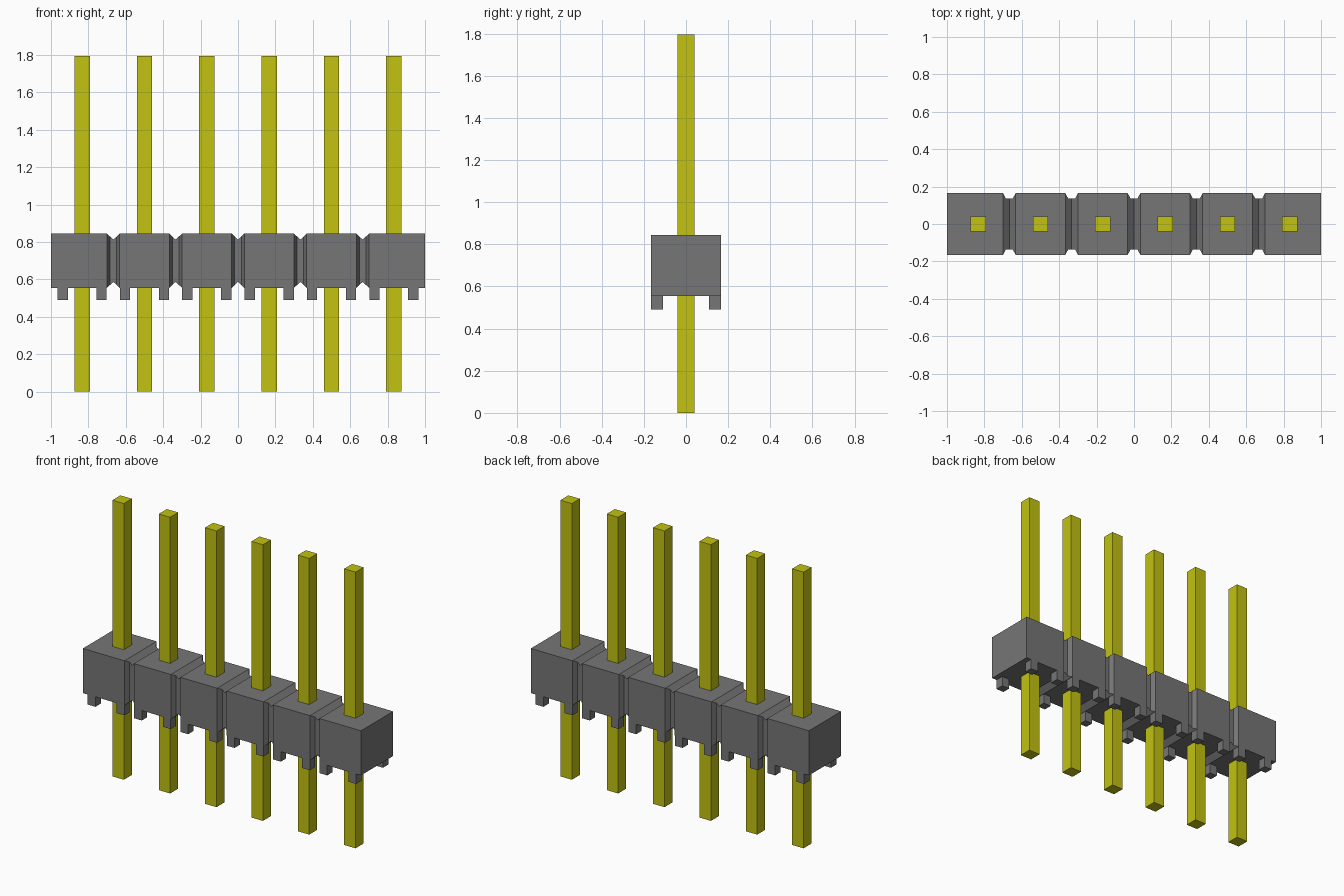
import bpy, bmesh
from mathutils import Vector

if "Cube" in bpy.data.objects:
    bpy.data.objects.remove(bpy.data.objects["Cube"], do_unlink=True)

COUNT, PITCH = 6, 1 / 3
HALF_Y, BOTTOM, TOP = 0.165, 0.555, 0.845
centres = [(i - (COUNT - 1) / 2) * PITCH for i in range(COUNT)]
joints = [(i - COUNT / 2) * PITCH for i in range(1, COUNT)]


def material(name, colour):
    mat = bpy.data.materials.new(name)
    mat.use_nodes = True
    mat.diffuse_color = (*colour, 1)
    mat.node_tree.nodes["Principled BSDF"].inputs["Base Color"].default_value = (*colour, 1)
    return mat


grey = material("grey plastic", (0.18, 0.18, 0.18))
yellow = material("yellow metal", (0.54, 0.54, 0.006))


def finish(name, bm, mat):
    bmesh.ops.recalc_face_normals(bm, faces=bm.faces)
    mesh = bpy.data.meshes.new(name)
    bm.to_mesh(mesh)
    bm.free()
    mesh.materials.append(mat)
    obj = bpy.data.objects.new(name, mesh)
    bpy.context.collection.objects.link(obj)
    return obj


def box(name, x, y, z0, z1, width, mat):
    bm = bmesh.new()
    bmesh.ops.create_cube(bm, size=1)
    for v in bm.verts:
        v.co = Vector((x + v.co.x * width, y + v.co.y * width,
                       (z0 + z1) / 2 + v.co.z * (z1 - z0)))
    return finish(name, bm, mat)


def notched_bar(name, low, high, depth, flat, place, offset):
    """Extrude a strip outline with a notch at every joint on both edges."""
    upper = [(-1, high)]
    for x in joints:
        upper += [(x - 0.034, high), (x - flat, high - depth)]
        if flat:
            upper.append((x + flat, high - depth))
        upper.append((x + 0.034, high))
    upper.append((1, high))
    lower = [(x, low + high - h) for x, h in reversed(upper)]
    bm = bmesh.new()
    face = bm.faces.new([bm.verts.new(place(x, h)) for x, h in upper + lower])
    ext = bmesh.ops.extrude_face_region(bm, geom=[face])
    moved = [g for g in ext["geom"] if isinstance(g, bmesh.types.BMVert)]
    bmesh.ops.translate(bm, verts=moved, vec=offset)
    return finish(name, bm, grey)


# Housing: top and bottom V grooves crossed with the side grooves
housing = notched_bar("housing", BOTTOM, TOP, 0.032, 0,
                      lambda x, h: (x, -HALF_Y, h), (0, 2 * HALF_Y, 0))
plan = notched_bar("housing_plan_cutter", -HALF_Y, HALF_Y, 0.03, 0.018,
                   lambda x, h: (x, h, BOTTOM - 0.1), (0, 0, TOP - BOTTOM + 0.2))
mod = housing.modifiers.new("side grooves", "BOOLEAN")
mod.operation, mod.solver, mod.object = "INTERSECT", "EXACT", plan
bpy.context.view_layer.objects.active = housing
bpy.ops.object.modifier_apply(modifier=mod.name)
bpy.data.objects.remove(plan, do_unlink=True)

# Pins and the four standoff feet under each cell
for i, cx in enumerate(centres, 1):
    box(f"pin_{i}", cx, 0, 0, 1.795, 0.082, yellow)
    for sx, side in ((-1, "right"), (1, "left")):
        for sy, end in ((-1, "front"), (1, "back")):
            box(f"foot_{i}_{end}_{side}", cx + sx * 0.104, sy * (HALF_Y - 0.0275),
                BOTTOM - 0.065, BOTTOM, 0.055, grey)
